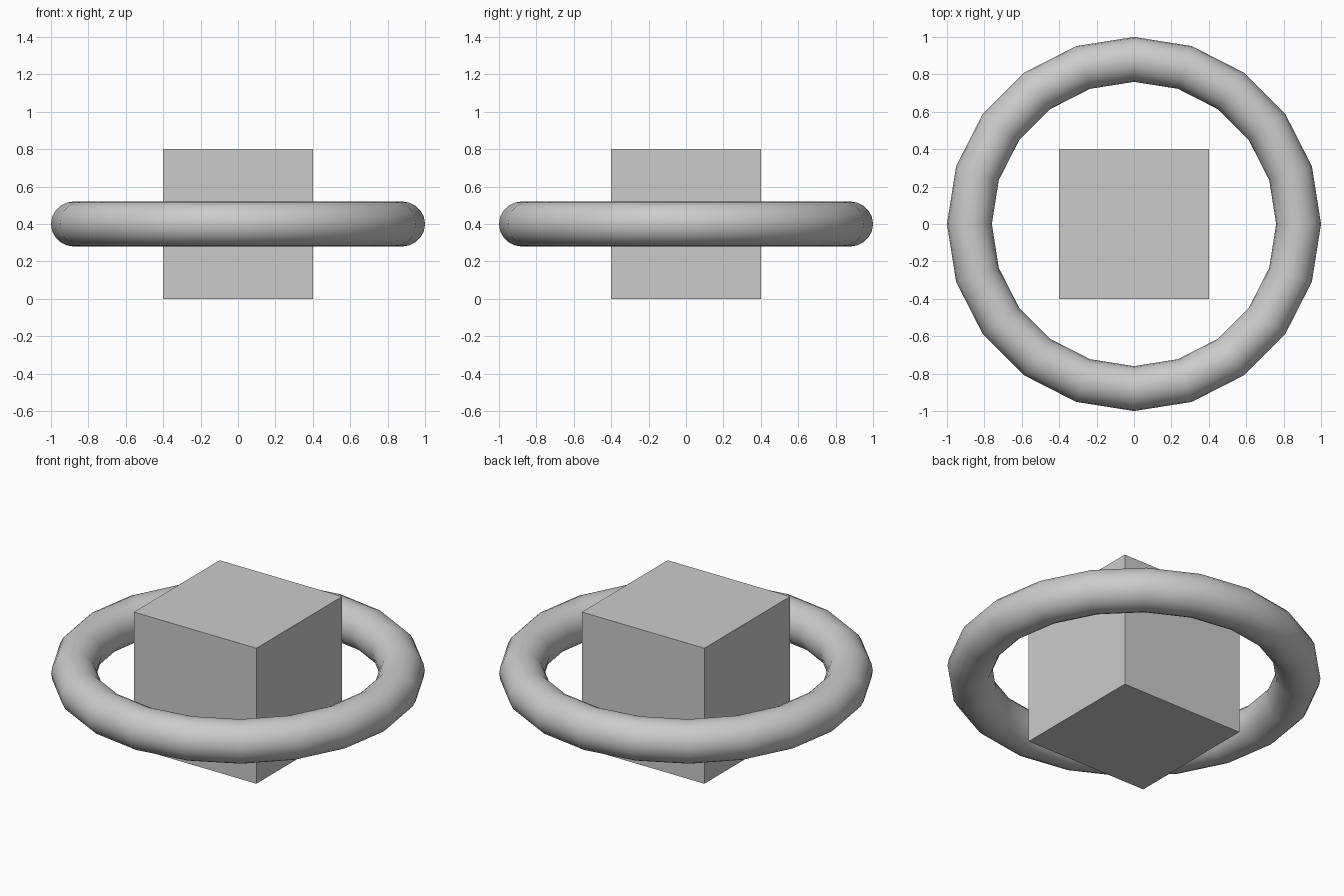
import bpy

if "Cube" in bpy.data.objects:
    bpy.data.objects.remove(bpy.data.objects["Cube"])

# Central cube, flat faces
bpy.ops.mesh.primitive_cube_add(size=0.8, location=(0, 0, 0.4))
bpy.context.object.name = "core_cube"

# Surrounding ring, 20 segments around
bpy.ops.mesh.primitive_torus_add(major_segments=20, minor_segments=20,
                                 major_radius=0.88, minor_radius=0.12,
                                 location=(0, 0, 0.4))
ring = bpy.context.object
ring.name = "outer_ring"
bpy.ops.object.shade_smooth_by_angle()
